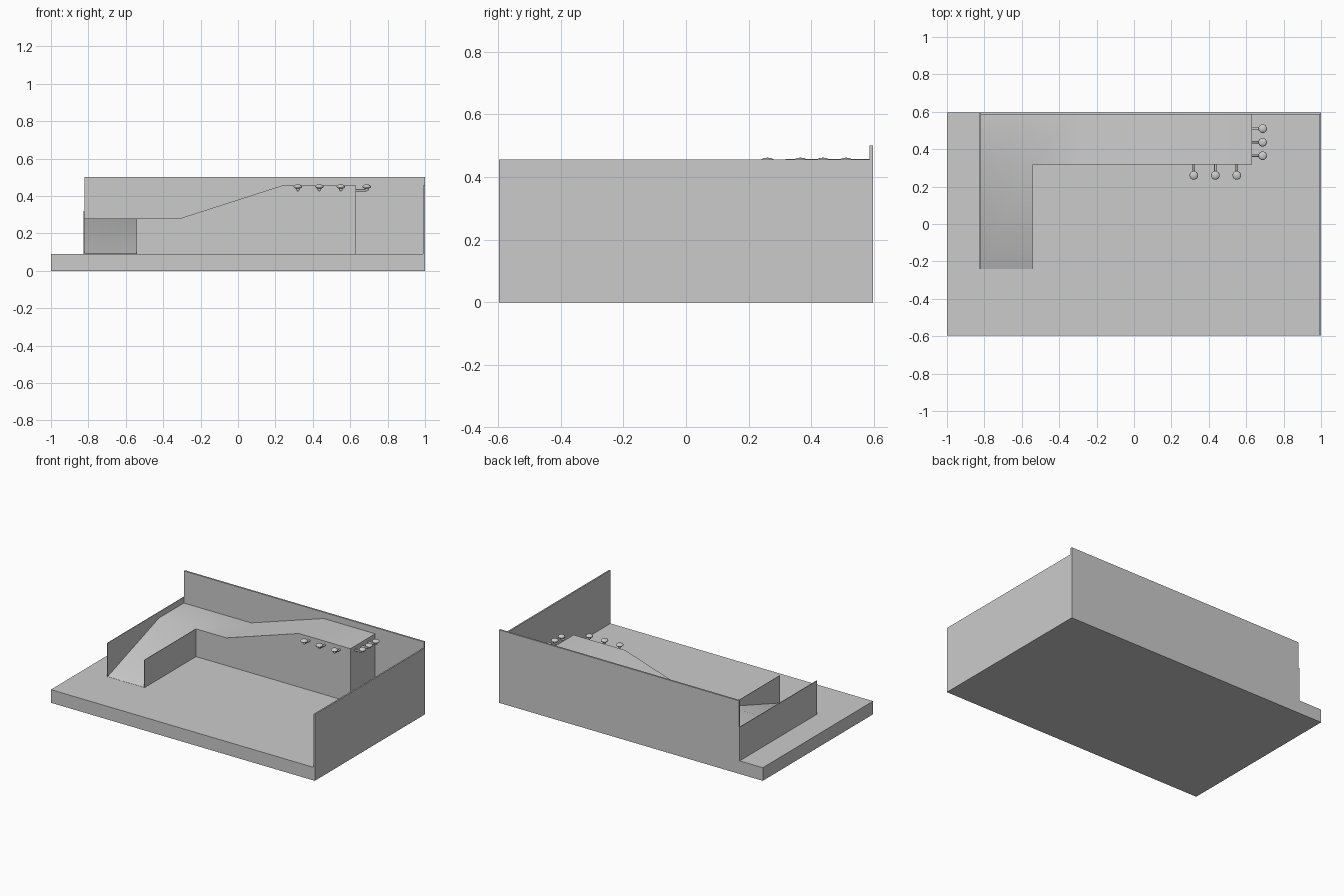
import bpy, bmesh
from mathutils import Matrix

if "Cube" in bpy.data.objects:
    bpy.data.objects.remove(bpy.data.objects["Cube"], do_unlink=True)

grey = bpy.data.materials.new("plain grey")
grey.use_nodes = True
grey.diffuse_color = (0.6, 0.6, 0.6, 1)
grey.node_tree.nodes["Principled BSDF"].inputs["Base Color"].default_value = grey.diffuse_color


def finish(bm, name):
    bmesh.ops.recalc_face_normals(bm, faces=bm.faces)
    mesh = bpy.data.meshes.new(name)
    bm.to_mesh(mesh)
    bm.free()
    mesh.materials.append(grey)
    obj = bpy.data.objects.new(name, mesh)
    bpy.context.collection.objects.link(obj)
    return obj


def box(name, x, y, z):
    bm = bmesh.new()
    bmesh.ops.create_cube(bm, size=1)
    for v in bm.verts:
        v.co = [r[0] if c < 0 else r[1] for r, c in zip((x, y, z), v.co)]
    return finish(bm, name)


FLOOR, LOW, HIGH = 0.09, 0.28, 0.457
HALF_Y, BACK, FRONT, FOOT = 0.597, 0.585, 0.317, -0.24
OUTER, INNER, END = -0.82, -0.54, 0.63

# Base slab, enclosing walls and thin guards beside the ramp
box("base_slab", (-1, 1), (-HALF_Y, HALF_Y), (0, FLOOR))
box("back_wall", (OUTER, 1), (BACK, HALF_Y), (FLOOR, 0.5))
box("left_wall", (0.99, 1), (-HALF_Y, BACK), (FLOOR, 0.455))
box("outer_ramp_guard", (OUTER - 0.005, OUTER), (FOOT, HALF_Y), (FLOOR, 0.32))
box("inner_ramp_guard", (INNER - 0.003, INNER), (FOOT, FRONT), (FLOOR, LOW))

# L-shaped walkway: ramp, corner landing, second ramp, raised platform
bm = bmesh.new()
stations = [(OUTER, LOW), (INNER, LOW), (-0.31, LOW), (0.24, HIGH), (END, HIGH)]
front = [bm.verts.new((x, FRONT, z)) for x, z in stations]
back = [bm.verts.new((x, BACK, z)) for x, z in stations]
foot = [bm.verts.new((x, FOOT, FLOOR + 0.001)) for x in (OUTER, INNER)]
deck = [bm.faces.new((foot[0], foot[1], front[1], front[0]))]
for i in range(len(stations) - 1):
    deck.append(bm.faces.new((front[i], front[i + 1], back[i + 1], back[i])))
for f in deck:
    f.smooth = True
# Flat skirts from the deck rim down to the slab
rim = [e for e in bm.edges if e.is_boundary]
lower = {v: bm.verts.new((v.co.x, v.co.y, FLOOR)) for e in rim for v in e.verts}
for e in rim:
    a, b = e.verts
    bm.faces.new((a, b, lower[b], lower[a]))
    e.smooth = False
finish(bm, "walkway")


def cylinder(bm, p, q, radius):
    """Round bar between two points."""
    axis = q - p
    turn = axis.to_track_quat('Z', 'Y').to_matrix().to_4x4()
    bmesh.ops.create_cone(bm, cap_ends=True, segments=16, radius1=radius, radius2=radius,
                          depth=axis.length,
                          matrix=Matrix.Translation((p + q) / 2) @ turn)


def peg(name, root, tip):
    """Short bent arm carrying a flattened round knob."""
    bm = bmesh.new()
    root, tip = Matrix.Translation(root).translation, Matrix.Translation(tip).translation
    top = tip.copy()
    top.z += 0.02
    cylinder(bm, root, tip, 0.006)
    cylinder(bm, tip, top, 0.009)
    place = Matrix.Translation(top) @ Matrix.Diagonal((1, 1, 0.5, 1))
    bmesh.ops.create_uvsphere(bm, u_segments=24, v_segments=12, radius=0.023, matrix=place)
    obj = finish(bm, name)
    bpy.ops.object.select_all(action='DESELECT')
    obj.select_set(True)
    bpy.context.view_layer.objects.active = obj
    bpy.ops.object.shade_smooth_by_angle()


# Three pegs on the platform front and three on its end
ARM = 0.43
for i, x in enumerate((0.32, 0.435, 0.55)):
    peg(f"front_peg_{i + 1}", (x, FRONT, ARM), (x, 0.26, ARM))
for i, y in enumerate((0.365, 0.437, 0.51)):
    peg(f"end_peg_{i + 1}", (END, y, ARM), (0.688, y, ARM))
